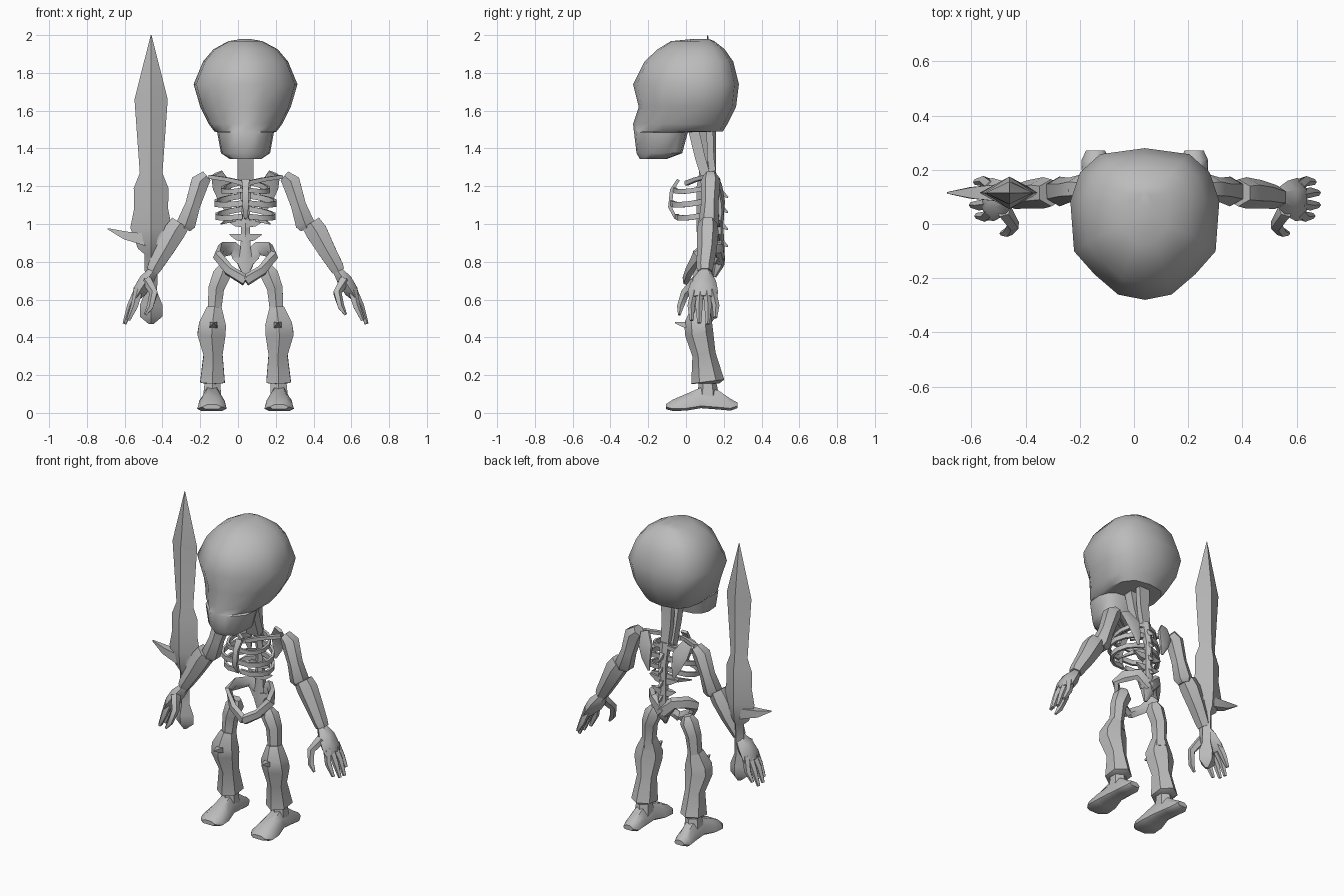
import bpy, bmesh, math
from mathutils import Vector

CX = 0.04  # symmetry plane of the body
bone = bpy.data.materials.new("bone grey")
bone.diffuse_color = (0.5, 0.5, 0.5, 1)


def finish(name, bm, x=CX, mirror=False, angle=50):
    bmesh.ops.recalc_face_normals(bm, faces=bm.faces)
    me = bpy.data.meshes.new(name)
    bm.to_mesh(me)
    bm.free()
    me.materials.append(bone)
    ob = bpy.data.objects.new(name, me)
    bpy.context.collection.objects.link(ob)
    ob.location.x = x
    bpy.ops.object.select_all(action='DESELECT')
    ob.select_set(True)
    bpy.context.view_layer.objects.active = ob
    bpy.ops.object.shade_smooth_by_angle(angle=math.radians(angle))
    if mirror:
        m = ob.modifiers.new("mirror", 'MIRROR')
        m.use_mirror_merge = False
    return ob


def loft(bm, rings, closed=False):
    """Skin equal-length rings of points, capping both ends."""
    vs = [[bm.verts.new(p) for p in r] for r in rings]
    n = len(vs[0])
    pairs = list(zip(vs, vs[1:])) + ([(vs[-1], vs[0])] if closed else [])
    for a, b in pairs:
        for i in range(n):
            j = (i + 1) % n
            bm.faces.new((a[i], a[j], b[j], b[i]))
    if not closed:
        bm.faces.new(vs[0])
        bm.faces.new(vs[-1])


def tube(bm, pts, n=6, ref='Y'):
    """Loft along points (x, y, z, radius across, radius along ref)."""
    r = Vector((0, 1, 0)) if ref == 'Y' else Vector((0, 0, 1))
    P = [Vector(p[:3]) for p in pts]
    rings = []
    for i, p in enumerate(P):
        t = (P[min(i + 1, len(P) - 1)] - P[max(i - 1, 0)]).normalized()
        u = r.cross(t).normalized()
        v = t.cross(u)
        rings.append([p + u * pts[i][3] * math.cos(a) + v * pts[i][4] * math.sin(a)
                      for a in (2 * math.pi * (k + 0.5) / n for k in range(n))])
    loft(bm, rings)


def part(name, *paths, n=6, ref='Y', mirror=True, x=CX):
    bm = bmesh.new()
    for p in paths:
        tube(bm, p, n, ref)
    return finish(name, bm, x, mirror)


# Skull: rings of (z, half width, front y, back y), narrowing toward the face
half = [(0, -1), (.36, -.93), (.68, -.66), (.95, -.36), (1, .3), (.87, .68), (.6, .92), (0, 1)]
outline = half + [(-u, v) for u, v in half[-2:0:-1]]
levels = [(1.345, .085, -.245, -.10), (1.375, .13, -.262, -.02), (1.485, .15, -.275, .01),
          (1.49, .165, -.276, .195), (1.53, .195, -.28, .22), (1.62, .24, -.25, .265),
          (1.74, .275, -.28, .28), (1.86, .225, -.22, .25), (1.925, .17, -.15, .205),
          (1.968, .09, -.08, .15), (1.98, .02, .04, .12)]
bm = bmesh.new()
loft(bm, [[(u * w, (f + b) / 2 + v * (b - f) / 2, z) for u, v in outline]
          for z, w, f, b in levels])
finish("skull", bm, angle=45)

# Neck: slanted front column and upright rear column
part("neck_front", [(0, .035, 1.52, .06, .04), (0, .075, 1.35, .06, .038),
                    (0, .115, 1.22, .06, .035)], n=4, mirror=False)
part("neck_back", [(0, .125, 1.52, .055, .025), (0, .13, 1.35, .045, .025),
                   (0, .155, 1.18, .035, .025)], n=4, mirror=False)

# Spine with side and rear spikes on the vertebrae
part("spine", [(0, .15, 1.24, .035, .03), (0, .175, 1.1, .028, .028),
               (0, .17, .97, .028, .028), (0, .175, .88, .03, .03),
               (0, .17, .78, .045, .03), (0, .15, .72, .01, .01)], mirror=False)
part("vertebra_spikes",
     *[[(0, .165, z, .028, .03), (w * .5, .165, z + .005, .025, .02),
        (w, .17, z + .02, .004, .004)] for z, w in ((1.0, .10), (.925, .085), (.80, .07))], n=4)
part("vertebra_spurs", *[[(0, .18, z, .02, .025), (0, .222, z - .03, .004, .006)]
                         for z in (1.17, 1.09, 1.0, .91)], n=4, ref='Z', mirror=False)

# Rib cage: curved ribs around to the breastbone
ribs = []
for z, w, f, s in ((1.2, .11, -.06, .018), (1.13, .145, -.075, .021), (1.06, .14, -.05, .02)):
    cy, ry = (.165 + f) / 2, (.165 - f) / 2
    ribs.append([(.015 + w * math.sin(a), cy + ry * math.cos(a),
                  z + .02 * math.cos(a) - .02 * math.sin(a), .011, s)
                 for a in (math.pi * k / 7 for k in range(8))])
part("ribs", *ribs, n=4, ref='Z')
part("floating_rib", [(.01, .17, 1.04, .012, .02), (.09, .15, 1.02, .012, .018),
                      (.13, .07, 1.0, .004, .004)], n=4, ref='Z')
part("breastbone", [(0, -.04, 1.235, .03, .012), (0, -.075, 1.18, .022, .014),
                    (0, -.085, 1.09, .022, .014), (0, -.055, 1.03, .012, .01)],
     n=4, mirror=False)

# Collarbone and shoulder blade
part("collarbone", [(.01, .0, 1.215, .012, .018), (.09, .05, 1.235, .016, .015),
                    (.19, .11, 1.25, .02, .014)], n=4, ref='Z')
part("shoulder_blade", [(.15, .145, 1.27, .035, .012), (.12, .18, 1.2, .055, .014),
                        (.105, .195, 1.12, .035, .012), (.09, .195, 1.05, .008, .006)], n=5)

# Pelvis: hip wing sweeping forward to the low front join
part("pelvis", [(.0, .185, .80, .025, .045), (.07, .175, .87, .022, .04),
                (.125, .11, .865, .022, .042), (.15, .06, .835, .022, .036),
                (.09, .02, .755, .022, .03), (.0, .0, .70, .02, .032)], n=5, ref='Z')

# Arms
part("upper_arm", [(.205, .13, 1.255, .035, .04), (.24, .13, 1.225, .055, .052),
                   (.28, .125, 1.1, .046, .046), (.315, .12, 1.0, .058, .055),
                   (.325, .12, .975, .04, .04)])
part("forearm", [(.345, .115, 1.005, .06, .05), (.375, .115, .96, .066, .058),
                 (.43, .11, .86, .054, .052), (.48, .10, .775, .044, .045),
                 (.492, .10, .75, .038, .04)])

# Hand: palm, four fingers and thumb
part("palm", [(.485, .10, .755, .028, .03), (.525, .095, .70, .045, .065),
              (.56, .09, .645, .042, .08), (.58, .09, .61, .025, .075)])
part("fingers", *[[(.565, .09 + d * .75, .65, .026, .021),
                   (.607 + o, .09 + d * 1.05, .565, .021, .02),
                   (.64 + o, .09 + d, .475 + h, .011, .011)]
                  for d, o, h in ((-.06, -.02, .015), (-.02, 0, 0), (.025, 0, -.005), (.065, -.015, .03))],
     n=5)
part("thumb", [(.52, .05, .70, .03, .03), (.485, -.005, .635, .024, .024),
               (.505, -.03, .56, .019, .019), (.53, -.035, .52, .008, .008)], n=5)

# Legs
part("thigh", [(.115, .09, .775, .03, .03), (.125, .09, .735, .055, .055),
               (.155, .09, .66, .048, .048), (.163, .085, .56, .042, .045),
               (.165, .085, .49, .05, .05)])
part("shin", [(.165, .08, .555, .045, .05), (.175, .065, .47, .082, .075),
              (.18, .07, .42, .086, .075), (.172, .095, .31, .058, .062),
              (.175, .115, .165, .075, .088), (.175, .115, .155, .05, .06)])
part("kneecap", [(.17, .04, .46, .035, .025), (.17, -.015, .468, .025, .02),
                 (.17, -.058, .478, .004, .004)], n=4, ref='Z')

# Feet: flat soled loft from heel to toe, (y, x, half width, top z, sole z)
bm = bmesh.new()
foot = []
for y, x, w, top, sole in ((.272, .182, .035, .055, .025), (.235, .182, .052, .075, .012),
                           (.17, .18, .052, .12, .018), (.08, .178, .055, .135, .025),
                           (.0, .178, .075, .10, .012), (-.07, .178, .078, .07, .01),
                           (-.107, .178, .05, .045, .02)):
    foot.append([(x - w, y, sole + .012), (x - w * .7, y, sole), (x + w * .7, y, sole),
                 (x + w, y, sole + .012), (x + w * .9, y, sole + (top - sole) * .6),
                 (x + w * .45, y, top), (x - w * .45, y, top), (x - w * .9, y, sole + (top - sole) * .6)])
loft(bm, foot)
finish("foot", bm, mirror=True)
part("ankle", [(.175, .11, .18, .045, .045), (.175, .115, .14, .05, .05),
               (.178, .115, .08, .055, .06)])

# Sword: diamond section blade, grip and pommel as (z, half width, half thickness)
bm = bmesh.new()
blade = [(2.0, .002, .002), (1.66, .088, .042), (1.27, .06, .045), (1.19, .092, .06),
         (1.08, .09, .06), (.98, .11, .06), (.87, .07, .05), (.84, .035, .035),
         (.64, .032, .032), (.57, .06, .05), (.51, .06, .045), (.47, .012, .012)]
loft(bm, [[(w, 0, z), (0, t, z), (-w, 0, z), (0, -t, z)] for z, w, t in blade])
sword = finish("sword", bm, x=-.46, angle=40)
sword.location.y = .115

# Crossguard: a long outer horn and a short inner one
part("crossguard", [(-.69, .115, .975, .004, .004), (-.60, .115, .94, .03, .03),
                    (-.46, .115, .91, .05, .05), (-.37, .115, .95, .03, .03),
                    (-.325, .115, .985, .004, .004)], n=4, ref='Z', mirror=False, x=0)
